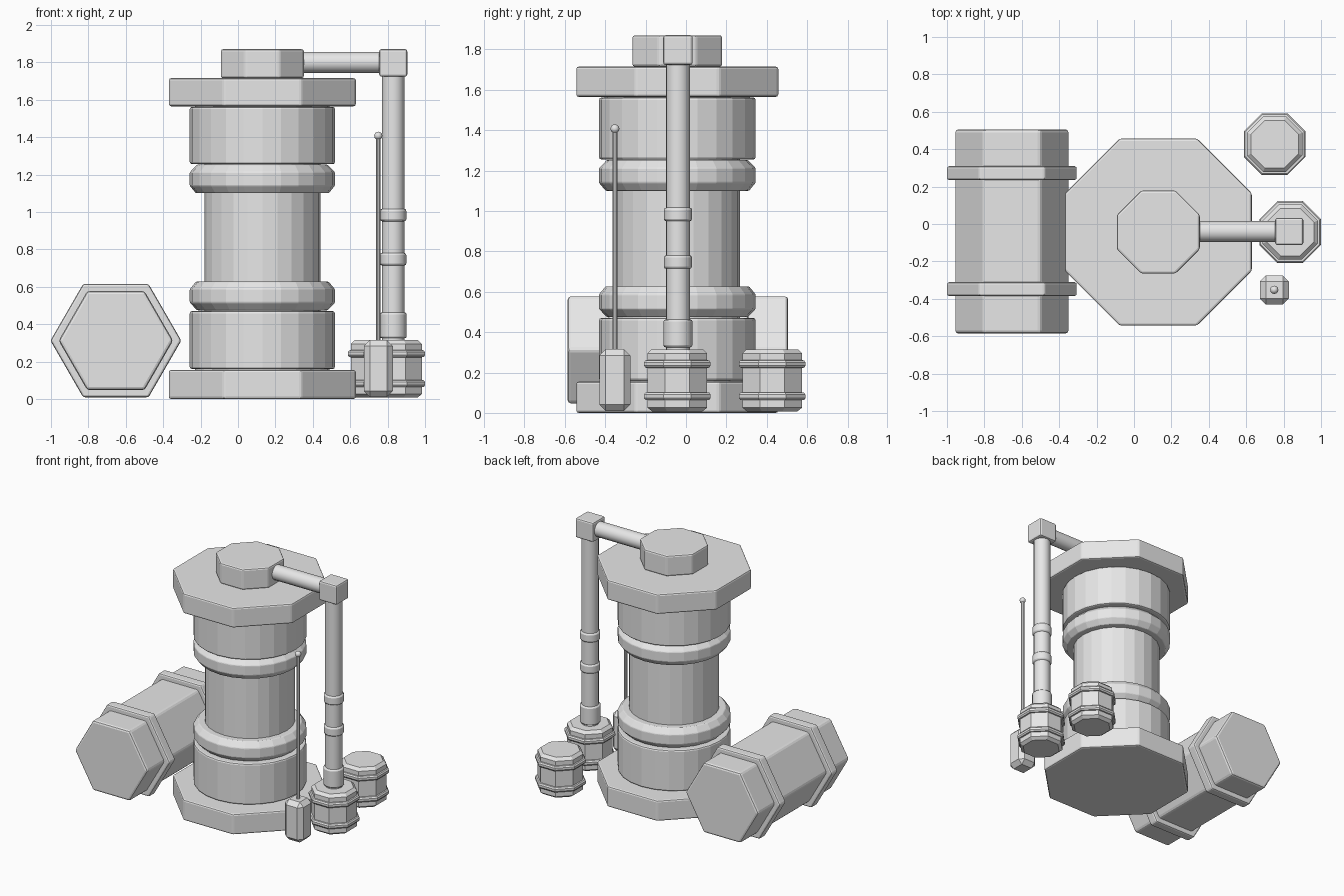
import bpy, bmesh, math
from mathutils import Matrix

cube = bpy.data.objects.get("Cube")
if cube:
    bpy.data.objects.remove(cube, do_unlink=True)

grey = bpy.data.materials.new("light_grey")
grey.use_nodes = True
colour = (0.8, 0.8, 0.8, 1)
grey.diffuse_color = colour
grey.node_tree.nodes["Principled BSDF"].inputs["Base Color"].default_value = colour


def finish(name, bm, loc, rot=None, bevel=0.0, smooth=False):
    if rot:
        bm.transform(rot)
    bmesh.ops.recalc_face_normals(bm, faces=bm.faces)
    mesh = bpy.data.meshes.new(name)
    bm.to_mesh(mesh)
    bm.free()
    mesh.materials.append(grey)
    obj = bpy.data.objects.new(name, mesh)
    obj.location = loc
    bpy.context.collection.objects.link(obj)
    if bevel:
        mod = obj.modifiers.new("Bevel", "BEVEL")
        mod.width, mod.segments = bevel, 2
        mod.limit_method, mod.angle_limit = "ANGLE", math.radians(31)
    if smooth:
        bpy.ops.object.select_all(action="DESELECT")
        obj.select_set(True)
        bpy.context.view_layer.objects.active = obj
        bpy.ops.object.shade_smooth_by_angle(angle=math.radians(32))
    return obj


def lathe(name, profile, sides, loc, flat_front=False, **kw):
    """Stack of n-gons (radius, z); flat_front treats radius as centre-to-flat."""
    bm = bmesh.new()
    scale = 1 / math.cos(math.pi / sides) if flat_front else 1
    start = math.pi / sides if flat_front else 0
    rings = []
    for r, z in profile:
        angles = [start + 2 * math.pi * i / sides for i in range(sides)]
        rings.append([bm.verts.new((r * scale * math.cos(a), r * scale * math.sin(a), z))
                      for a in angles])
    for low, high in zip(rings, rings[1:]):
        for i in range(sides):
            j = (i + 1) % sides
            bm.faces.new((low[i], low[j], high[j], high[i]))
    bm.faces.new(rings[0][::-1])
    bm.faces.new(rings[-1])
    return finish(name, bm, loc, **kw)


def drum(name, r, z0, z1, sides, loc, **kw):
    return lathe(name, [(r, z0), (r, z1)], sides, loc, **kw)


def box(name, size, loc, bevel):
    bm = bmesh.new()
    bmesh.ops.create_cube(bm, size=1)
    bmesh.ops.scale(bm, vec=size, verts=bm.verts)
    return finish(name, bm, loc, bevel=bevel)


# Main column
centre = (0.13, -0.043, 0)
drum("base_slab", 0.5, 0, 0.155, 8, centre, flat_front=True, bevel=0.012)
drum("top_slab", 0.5, 1.565, 1.715, 8, centre, flat_front=True, bevel=0.012)
drum("top_cap", 0.222, 1.715, 1.87, 8, centre, flat_front=True, bevel=0.012)
drum("column_shaft", 0.31, 0.4, 1.33, 24, centre)
drum("column_core", 0.36, 0.14, 0.18, 24, centre)
drum("column_core_top", 0.36, 1.54, 1.58, 24, centre)
for name, z0, z1 in (("lower_drum", 0.16, 0.47), ("upper_drum", 1.255, 1.562)):
    drum(name, 0.388, z0, z1, 24, centre, bevel=0.012)
collar = [(0.348, 0.474), (0.388, 0.515), (0.388, 0.587), (0.355, 0.627)]
lathe("lower_collar", collar, 24, centre, bevel=0.005)
lathe("upper_collar", [(r, 1.727 - z) for r, z in reversed(collar)], 24, centre, bevel=0.005)

# Side pipe with elbow
pipe = (0.83, -0.04, 0)
drum("vertical_pipe", 0.06, 0.31, 1.74, 16, pipe, smooth=True)
drum("pipe_foot", 0.072, 0.325, 0.462, 16, pipe, bevel=0.01, smooth=True)
for name, z in (("pipe_band_lower", 0.747), ("pipe_band_upper", 0.983)):
    drum(name, 0.07, z - 0.034, z + 0.034, 16, pipe, bevel=0.012, smooth=True)
drum("horizontal_pipe", 0.056, 0.3, 0.78, 16, (0, -0.04, 1.8),
     rot=Matrix.Rotation(math.pi / 2, 4, "Y"), smooth=True)
box("pipe_elbow", (0.15, 0.146, 0.147), (0.83, -0.04, 1.797), 0.012)

# Small octagonal barrels
for name, x, y in (("front_barrel", 0.835, -0.043), ("rear_barrel", 0.752, 0.427)):
    spot = (x, y, 0)
    lathe(name, [(0.125, 0.008), (0.148, 0.026), (0.148, 0.294), (0.127, 0.315)],
          8, spot, flat_front=True)
    for label, z in (("lower", 0.082), ("upper", 0.242)):
        band = [(0.14, z - 0.02), (0.158, z - 0.018), (0.165, z - 0.008),
                (0.165, z + 0.008), (0.158, z + 0.018), (0.14, z + 0.02)]
        lathe(name + "_" + label + "_band", band, 8, spot, flat_front=True)

# Aerial on its chamfered box
aerial = (0.75, -0.352, 0)
box_body = box("aerial_box", (0.155, 0.155, 0.305), (0.75, -0.352, 0.163), 0.032)
box_body.modifiers["Bevel"].segments = 1
drum("aerial_rod", 0.013, 0.3, 1.4, 10, aerial, smooth=True)
tip = bmesh.new()
bmesh.ops.create_uvsphere(tip, u_segments=12, v_segments=8, radius=0.022)
finish("aerial_tip", tip, (0.75, -0.352, 1.407), smooth=True)

# Large hexagonal tank lying front to back
lay = Matrix.Rotation(math.pi / 2, 4, "X")
tank = (-0.653, -0.04, 0.312)
drum("tank_body", 0.306, -0.546, 0.546, 6, tank, rot=lay, bevel=0.016)
for name, d in (("tank_rear_band", -0.312), ("tank_front_band", 0.308)):
    drum(name, 0.35, d - 0.037, d + 0.037, 6, tank, rot=lay, bevel=0.012)
